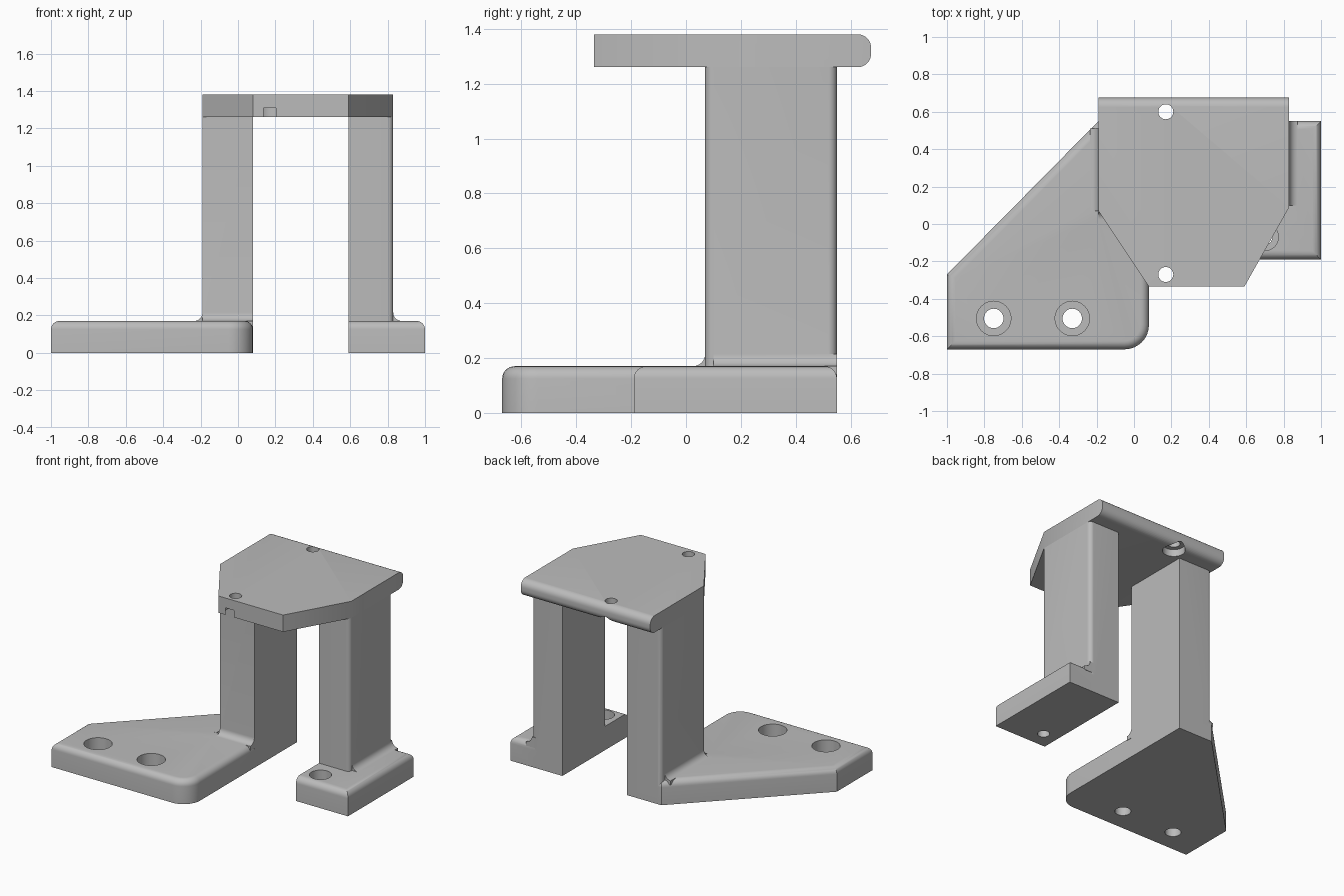
import bpy, bmesh, math
from mathutils import Matrix, Vector

cube = bpy.data.objects.get("Cube")
if cube:
    bpy.data.objects.remove(cube, do_unlink=True)

grey = bpy.data.materials.new("plain grey")
grey.use_nodes = True
colour = (0.5, 0.5, 0.5, 1)
grey.diffuse_color = colour
grey.node_tree.nodes["Principled BSDF"].inputs["Base Color"].default_value = colour

BASE_H, PLATE_Z, TOP = 0.17, 1.26, 1.38
ROUND = 0.045


def prism(name, pts, z0, z1, rounds=(), matrix=None):
    """Extrude an outline; rounds = (edge test, radius) applied in order."""
    bm = bmesh.new()
    face = bm.faces.new([bm.verts.new((x, y, z0)) for x, y in pts])
    up = bmesh.ops.extrude_face_region(bm, geom=[face])["geom"]
    bmesh.ops.translate(bm, vec=(0, 0, z1 - z0),
                        verts=[v for v in up if isinstance(v, bmesh.types.BMVert)])
    bmesh.ops.recalc_face_normals(bm, faces=bm.faces)
    for test, radius in rounds:
        chosen = [e for e in bm.edges if test(e.verts[0].co, e.verts[1].co)]
        bmesh.ops.bevel(bm, geom=chosen, offset=radius, offset_type='OFFSET',
                        segments=8, profile=0.5, affect='EDGES', clamp_overlap=True)
    if matrix:
        bm.transform(matrix)
    mesh = bpy.data.meshes.new(name)
    bm.to_mesh(mesh)
    bm.free()
    obj = bpy.data.objects.new(name, mesh)
    bpy.context.collection.objects.link(obj)
    mesh.materials.append(grey)
    return obj


def box(x0, x1, y0, y1):
    return [(x0, y0), (x1, y0), (x1, y1), (x0, y1)]


def combine(target, other, operation):
    mod = target.modifiers.new(operation.lower(), 'BOOLEAN')
    mod.operation, mod.solver, mod.object = operation, 'EXACT', other
    bpy.context.view_layer.objects.active = target
    bpy.ops.object.modifier_apply(modifier=mod.name)
    bpy.data.objects.remove(other, do_unlink=True)


def drill(target, x, y, r, z0, z1):
    circle = [(x + r * math.cos(a), y + r * math.sin(a))
              for a in (math.tau * i / 40 for i in range(40))]
    combine(target, prism("hole_cutter", circle, z0, z1), 'DIFFERENCE')


def fillet(origin, out, length):
    """Concave quarter-round strip between a post and the top of its foot."""
    r, sink = ROUND, 0.03
    arc = [(r - r * math.sin(a), r - r * math.cos(a))
           for a in (math.pi / 2 * i / 8 for i in range(9))]
    pts = [(-sink, -sink), (r, -sink)] + arc + [(-sink, r)]
    x, y = Vector(out), Vector((0, 0, 1))
    m = Matrix((x, y, x.cross(y))).transposed().to_4x4()
    return prism("fillet", pts, 0, length, matrix=Matrix.Translation(origin) @ m)


def near(v, target):
    return abs(v - target) < 0.001


def top_edge(a, b):
    return near(a.z, BASE_H) and near(b.z, BASE_H)


def upright(x, y):
    return lambda a, b: all(near(p.x, x) and near(p.y, y) for p in (a, b))


def finish(obj):
    bpy.ops.object.select_all(action='DESELECT')
    obj.select_set(True)
    bpy.context.view_layer.objects.active = obj
    bpy.ops.object.shade_smooth_by_angle(angle=math.radians(30))


# Wide foot with its post
wide = prism("wide_foot_and_post",
             [(-1, -0.67), (0.08, -0.67), (0.08, 0.55), (-0.19, 0.55), (-1, -0.27)],
             0, BASE_H, [(upright(0.08, -0.67), 0.13), (top_edge, ROUND)])
post = prism("post", box(-0.19, 0.08, 0.07, 0.55), 0, PLATE_Z,
             [(upright(-0.19, 0.55), 0.03)])
combine(wide, post, 'UNION')
combine(wide, fillet((-0.19, 0.07, BASE_H), (-1, 0, 0), 0.44), 'UNION')
combine(wide, fillet((0.08, 0.07, BASE_H), (0, -1, 0), 0.27), 'UNION')
for x in (-0.75, -0.33):
    drill(wide, x, -0.505, 0.092, 0.06, 0.3)
    drill(wide, x, -0.505, 0.052, -0.1, 0.3)
finish(wide)

# Narrow foot with its post; the inner side stays square
narrow = prism("narrow_foot_and_post", box(0.59, 1, -0.19, 0.55), 0, BASE_H,
               [(lambda a, b: top_edge(a, b) and max(a.x, b.x) > 0.9, ROUND)])
post = prism("post", box(0.59, 0.83, 0.07, 0.55), 0, PLATE_Z,
             [(lambda a, b: near(a.x, 0.83) and near(b.x, 0.83) and near(a.y, b.y), 0.03)])
combine(narrow, post, 'UNION')
combine(narrow, fillet((0.83, 0.55, BASE_H), (1, 0, 0), 0.45), 'UNION')
drill(narrow, 0.7, -0.07, 0.072, 0.06, 0.3)
drill(narrow, 0.7, -0.07, 0.04, -0.1, 0.3)
finish(narrow)

# Top plate with a rounded back edge, counterbored from below
plate = prism("top_plate",
              [(-0.19, 0.07), (0.08, -0.335), (0.59, -0.335), (0.83, 0.09),
               (0.83, 0.675), (-0.19, 0.675)], PLATE_Z, TOP,
              [(lambda a, b: near(a.y, 0.675) and near(b.y, 0.675) and near(a.z, b.z), 0.05)])
for y in (-0.27, 0.6):
    drill(plate, 0.17, y, 0.073, 1.1, 1.31)
    drill(plate, 0.17, y, 0.04, 1.1, 1.5)
finish(plate)
